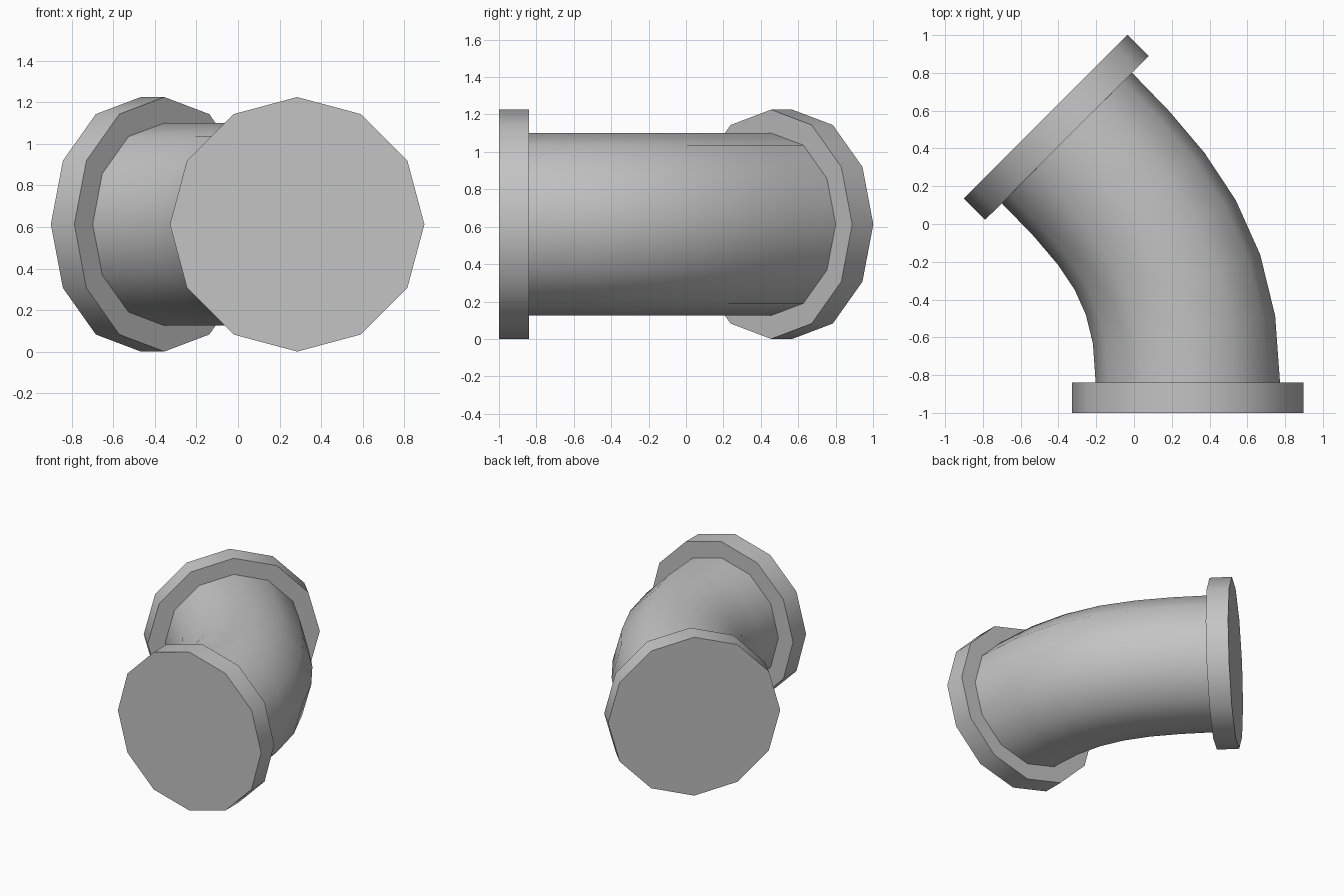
import bpy, bmesh, math
from mathutils import Vector

cube = bpy.data.objects.get("Cube")
if cube:
    bpy.data.objects.remove(cube, do_unlink=True)

SIDES = 12
FLANGE_R, PIPE_R, THICK = 0.613, 0.488, 0.16
UP = Vector((0, 0, 1))

metal = bpy.data.materials.new("pipe grey")
metal.use_nodes = True
colour = (0.55, 0.55, 0.55, 1)
metal.diffuse_color = colour
metal.node_tree.nodes["Principled BSDF"].inputs["Base Color"].default_value = colour


def tube(name, stations, radius):
    """Capped tube through (centre, direction) stations lying in a level plane."""
    bm = bmesh.new()
    rings = []
    for centre, direction in stations:
        side = direction.normalized().cross(UP)
        ring = []
        for i in range(SIDES):
            a = math.tau * i / SIDES
            ring.append(bm.verts.new(centre + radius * (math.cos(a) * side + math.sin(a) * UP)))
        rings.append(ring)
    for r0, r1 in zip(rings, rings[1:]):
        for i in range(SIDES):
            j = (i + 1) % SIDES
            bm.faces.new((r0[i], r0[j], r1[j], r1[i]))
    bm.faces.new(rings[0])
    bm.faces.new(rings[-1])
    bmesh.ops.recalc_face_normals(bm, faces=bm.faces[:])
    mesh = bpy.data.meshes.new(name)
    bm.to_mesh(mesh)
    bm.free()
    mesh.materials.append(metal)
    obj = bpy.data.objects.new(name, mesh)
    bpy.context.collection.objects.link(obj)
    bpy.ops.object.select_all(action='DESELECT')
    obj.select_set(True)
    bpy.context.view_layer.objects.active = obj
    bpy.ops.object.shade_smooth_by_angle(angle=math.radians(45))
    return obj


# Centre line of the elbow: a cubic curve turning through 45 degrees
front_dir = Vector((0, 1, 0))
back_dir = Vector((-1, 1, 0)).normalized()
p0 = Vector((0.285, -0.84, FLANGE_R))
p3 = Vector((-0.355, 0.455, FLANGE_R))
p1 = p0 + front_dir * 0.61
p2 = p3 - back_dir * 0.556


def station(t):
    s = 1 - t
    point = s**3 * p0 + 3 * s * s * t * p1 + 3 * s * t * t * p2 + t**3 * p3
    slope = s * s * (p1 - p0) + 2 * s * t * (p2 - p1) + t * t * (p3 - p2)
    return point, slope


# Bent pipe
tube("bent_pipe", [station(k / 6) for k in range(7)], PIPE_R)

# End flanges
tube("front_flange", [(p0 - front_dir * THICK, front_dir), (p0, front_dir)], FLANGE_R)
tube("back_flange", [(p3, back_dir), (p3 + back_dir * THICK, back_dir)], FLANGE_R)
